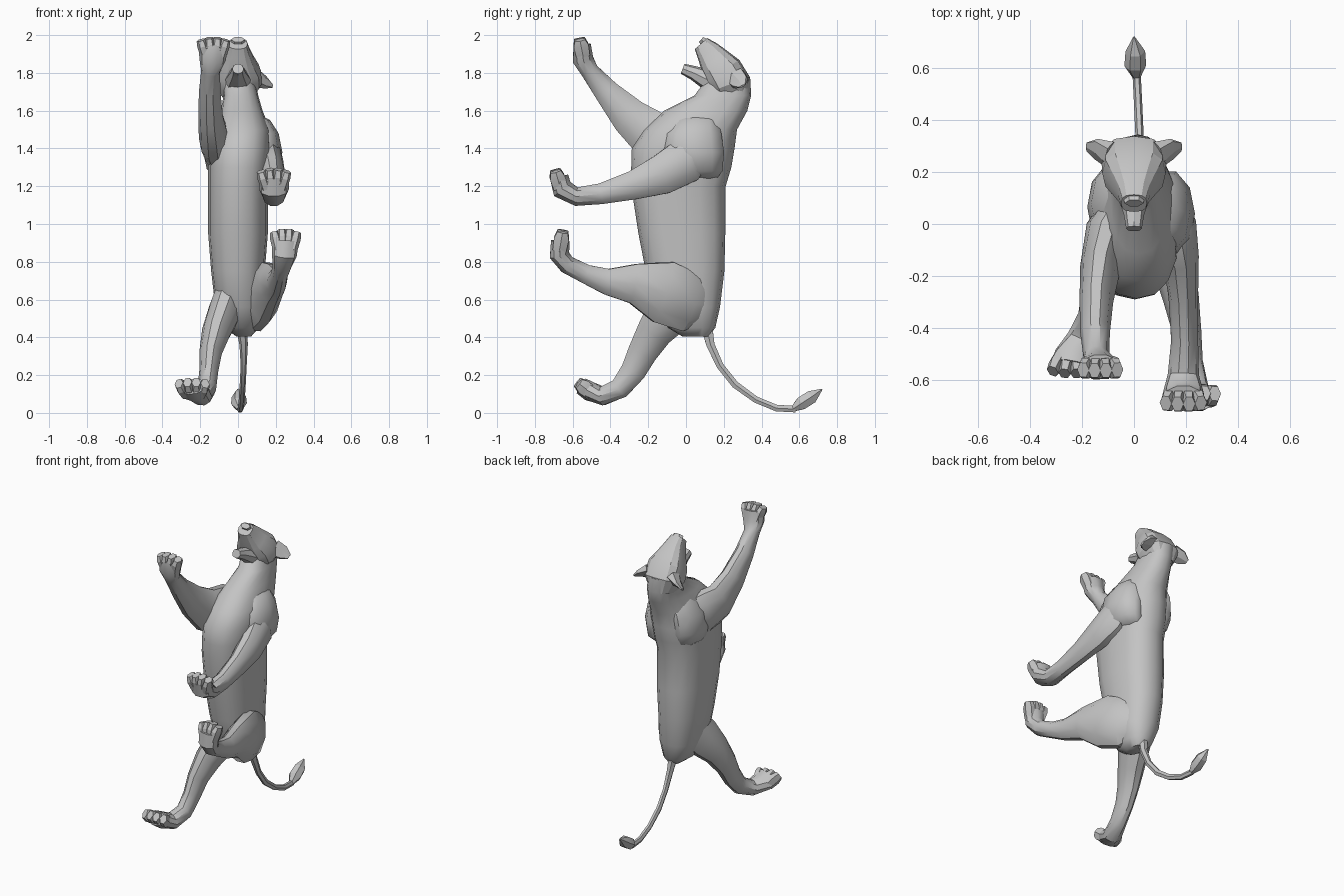
import bpy, bmesh, math
from mathutils import Vector

fur = bpy.data.materials.new("grey_fur")
fur.diffuse_color = (0.55, 0.55, 0.55, 1)
X = Vector((1, 0, 0))


def bulge(v, p):
    """Power curve that squares off an ellipse when p is below 1."""
    return math.copysign(abs(v) ** p, v)


def tube(name, secs, n=10, level=False, angle=35, p=1.0):
    """Loft rounded rings; each section is x, y, z, half width, half depth."""
    bm = bmesh.new()
    pts = [Vector(s[:3]) for s in secs]
    rings = []
    for i, s in enumerate(secs):
        t = (pts[min(i + 1, len(pts) - 1)] - pts[max(i - 1, 0)]).normalized()
        if level:
            t = Vector((0, 0, 1))
        side = (X - t * X.dot(t)).normalized()
        up = t.cross(side)
        rings.append([bm.verts.new(pts[i] + side * s[3] * bulge(math.cos(a), p)
                                   + up * s[4] * bulge(math.sin(a), p))
                      for a in (2 * math.pi * k / n + 1e-4 for k in range(n))])
    for a, b in zip(rings, rings[1:]):
        for k in range(n):
            bm.faces.new((a[k], a[(k + 1) % n], b[(k + 1) % n], b[k]))
    bm.faces.new(rings[0][::-1])
    bm.faces.new(rings[-1])
    bmesh.ops.recalc_face_normals(bm, faces=bm.faces)
    me = bpy.data.meshes.new(name)
    bm.to_mesh(me)
    bm.free()
    me.materials.append(fur)
    ob = bpy.data.objects.new(name, me)
    bpy.context.collection.objects.link(ob)
    bpy.ops.object.select_all(action='DESELECT')
    ob.select_set(True)
    bpy.context.view_layer.objects.active = ob
    bpy.ops.object.shade_smooth_by_angle(angle=math.radians(angle))
    return ob


def toes(name, base, tip, spread):
    """Four blunt, closely packed toes fanning out from the paw."""
    b, e = Vector(base), Vector(tip)
    for i in range(4):
        u = (i - 1.5) / 1.5
        p = b + X * u * spread * 0.6
        q = b.lerp(e, 1 - 0.16 * abs(u)) + X * u * spread
        m = p.lerp(q, 0.65)
        tube(f"{name}_toe_{i + 1}", [(*p, .028, .042), (*m, .03, .046), (*q, .024, .032)], n=6, angle=20)


# Torso from rump to neck
tube("torso", [
    (.03, .05, .405, .04, .07), (.02, .03, .45, .09, .125), (.01, .005, .56, .13, .175),
    (0, -.005, .75, .142, .208), (0, -.022, .95, .158, .23), (0, -.04, 1.2, .158, .25),
    (.005, -.025, 1.3, .163, .265), (.01, -.015, 1.4, .163, .272), (.02, .025, 1.5, .15, .245),
    (.02, .105, 1.6, .11, .22), (.015, .195, 1.68, .092, .15), (0, .225, 1.77, .09, .115)],
     n=16, level=True, p=.84, angle=50)

# Shoulder blades wrapping over the back
tube("left_shoulder", [
    (-.04, .06, 1.22, .05, .08), (-.075, .06, 1.29, .09, .14), (-.085, .065, 1.36, .095, .165),
    (-.07, .08, 1.47, .095, .16), (-.04, .10, 1.57, .06, .12), (-.01, .11, 1.62, .02, .06)],
     level=True, angle=50)
tube("right_shoulder", [
    (.08, .06, 1.23, .05, .10), (.125, .05, 1.28, .09, .15), (.13, .04, 1.38, .105, .17),
    (.125, .04, 1.48, .09, .155), (.10, .055, 1.55, .07, .12), (.06, .07, 1.59, .035, .07)],
     level=True, angle=50)

# Right foreleg, reaching forward
tube("right_foreleg", [
    (.14, .07, 1.38, .06, .08), (.155, .0, 1.335, .085, .125), (.18, -.13, 1.26, .07, .11),
    (.19, -.28, 1.205, .057, .08), (.195, -.45, 1.16, .052, .058),
    (.19, -.58, 1.145, .06, .052), (.19, -.655, 1.185, .08, .06), (.19, -.672, 1.25, .08, .052)])
toes("right_fore", (.19, -.665, 1.19), (.19, -.695, 1.295), .068)

# Left foreleg, raised
tube("left_foreleg", [
    (-.06, .08, 1.42, .06, .12), (-.10, -.02, 1.42, .085, .16), (-.13, -.17, 1.46, .078, .14),
    (-.145, -.30, 1.57, .065, .105), (-.15, -.42, 1.70, .057, .07), (-.145, -.51, 1.81, .05, .05),
    (-.135, -.545, 1.87, .07, .058), (-.13, -.55, 1.95, .078, .048)])
toes("left_fore", (-.13, -.545, 1.89), (-.13, -.565, 1.99), .066)

# Right hind leg, lifted
tube("right_hind_leg", [
    (.04, .11, .57, .05, .09), (.095, .02, .585, .085, .165), (.14, -.12, .64, .085, .175),
    (.18, -.28, .685, .07, .11), (.205, -.42, .695, .055, .072), (.22, -.53, .735, .045, .053),
    (.235, -.63, .785, .052, .05), (.245, -.67, .835, .066, .055), (.25, -.665, .91, .072, .052)])
toes("right_hind", (.25, -.67, .86), (.252, -.65, .975), .06)

# Left hind leg, standing
tube("left_hind_leg", [
    (-.03, .0, .64, .09, .13), (-.07, -.08, .54, .088, .13), (-.115, -.165, .43, .077, .10),
    (-.145, -.23, .32, .06, .082), (-.155, -.28, .22, .05, .07), (-.165, -.35, .13, .05, .058),
    (-.195, -.44, .09, .062, .052), (-.23, -.51, .115, .078, .054), (-.24, -.55, .14, .078, .048)])
toes("left_hind", (-.235, -.50, .105), (-.245, -.58, .165), .07)

# Tail and tuft
tube("tail", [
    (.02, .11, .45, .03, .035), (.03, .13, .36, .022, .025), (.03, .18, .25, .016, .022),
    (.025, .26, .15, .016, .022), (.02, .37, .07, .016, .02), (.015, .48, .025, .016, .02),
    (.01, .58, .02, .016, .02)], n=6)
tube("tail_tuft", [
    (.01, .565, .02, .016, .016), (.005, .61, .05, .042, .04),
    (.005, .665, .085, .038, .04), (0, .72, .125, .004, .004)], n=6, angle=20)

# Head tilted back, with open mouth
tube("head", [
    (0, .25, 1.66, .075, .085), (0, .235, 1.74, .125, .11), (0, .195, 1.81, .122, .105),
    (0, .15, 1.865, .088, .085), (0, .115, 1.915, .064, .065), (0, .08, 1.955, .05, .044)],
     n=12, angle=25, p=.75)
tube("nose", [(0, .115, 1.945, .045, .032), (0, .08, 1.977, .036, .02)], n=6, angle=20)
tube("lower_jaw", [
    (0, .22, 1.74, .09, .09), (0, .11, 1.765, .066, .055), (0, .04, 1.80, .04, .038),
    (0, -.018, 1.822, .03, .028)], n=8, angle=20, p=.85)
for name, s in (("left", -1), ("right", 1)):
    tube(name + "_ear", [
        (s * .09, .265, 1.775, .045, .06), (s * .145, .288, 1.75, .02, .05),
        (s * .182, .298, 1.73, .006, .02)], n=6, angle=20)
